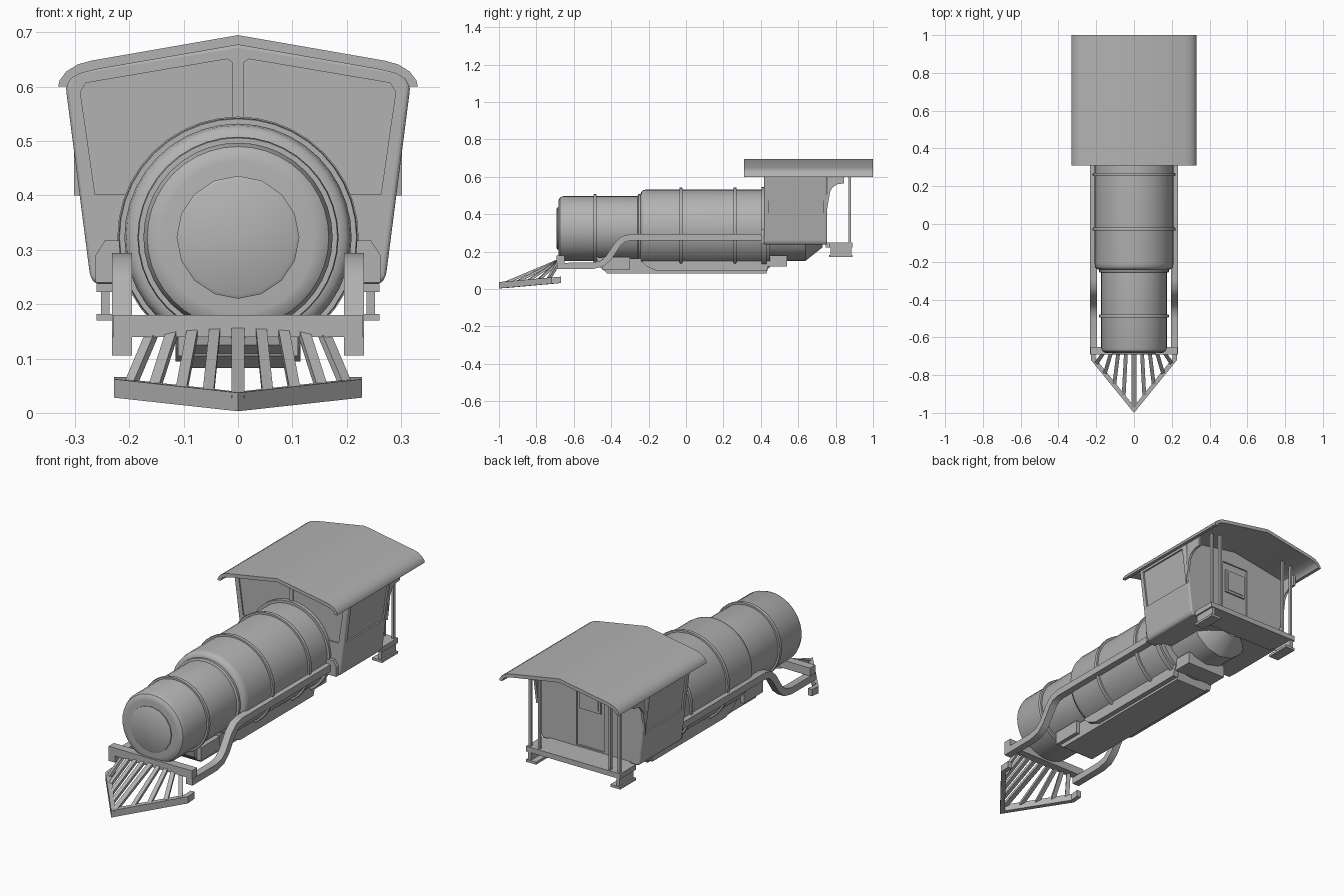
import bpy, bmesh, math
from mathutils import Vector

if "Cube" in bpy.data.objects:
    bpy.data.objects.remove(bpy.data.objects["Cube"], do_unlink=True)

grey = bpy.data.materials.new("plain_grey")
grey.use_nodes = True
grey.diffuse_color = (0.45, 0.45, 0.45, 1)
grey.node_tree.nodes["Principled BSDF"].inputs["Base Color"].default_value = (0.45, 0.45, 0.45, 1)

AXIS_Z = 0.323


def finish(name, bm, smooth=True):
    bmesh.ops.recalc_face_normals(bm, faces=bm.faces)
    me = bpy.data.meshes.new(name)
    bm.to_mesh(me)
    bm.free()
    me.materials.append(grey)
    ob = bpy.data.objects.new(name, me)
    bpy.context.scene.collection.objects.link(ob)
    if smooth:
        bpy.ops.object.select_all(action='DESELECT')
        ob.select_set(True)
        bpy.context.view_layer.objects.active = ob
        bpy.ops.object.shade_smooth_by_angle(angle=math.radians(35))
    return ob


def prism(name, pts, lo, hi, axis='y', smooth=False):
    """Extrude an (x, z) outline along y, or a (y, z) outline along x."""
    bm = bmesh.new()
    place = (lambda a, b, t: (a, t, b)) if axis == 'y' else (lambda a, b, t: (t, a, b))
    front = [bm.verts.new(place(a, b, lo)) for a, b in pts]
    back = [bm.verts.new(place(a, b, hi)) for a, b in pts]
    n = len(pts)
    bm.faces.new(front)
    bm.faces.new(back[::-1])
    for i in range(n):
        j = (i + 1) % n
        bm.faces.new((front[i], front[j], back[j], back[i]))
    return finish(name, bm, smooth)


def box(name, x, y, z):
    return prism(name, [(x[0], z[0]), (x[1], z[0]), (x[1], z[1]), (x[0], z[1])], *y)


def lathe(name, profile, sides=40):
    """Spin (radius, y) points around the boiler axis."""
    bm = bmesh.new()
    rings = [[bm.verts.new((r * math.sin(2 * math.pi * i / sides), y,
                            AXIS_Z + r * math.cos(2 * math.pi * i / sides)))
              for i in range(sides)] for r, y in profile]
    for a, b in zip(rings, rings[1:]):
        for i in range(sides):
            j = (i + 1) % sides
            bm.faces.new((a[i], a[j], b[j], b[i]))
    bm.faces.new(rings[0])
    bm.faces.new(rings[-1])
    return finish(name, bm)


def bar(name, a, b, w, h):
    """Straight bar from a to b, w wide and h deep."""
    a, b = Vector(a), Vector(b)
    d = (b - a).normalized()
    side = d.cross(Vector((0, 0, 1))).normalized() * w / 2
    up = side.cross(d).normalized() * h / 2
    bm = bmesh.new()
    ends = [[bm.verts.new(p + s * side + u * up) for s, u in ((-1, -1), (1, -1), (1, 1), (-1, 1))]
            for p in (a, b)]
    bm.faces.new(ends[0])
    bm.faces.new(ends[1])
    for i in range(4):
        j = (i + 1) % 4
        bm.faces.new((ends[0][i], ends[0][j], ends[1][j], ends[1][i]))
    return finish(name, bm, False)


def mirrored(half):
    return half + [(-x, z) for x, z in reversed(half) if x > 0]


def sides():
    return (("left", 1), ("right", -1))


# Boiler
lathe("smokebox", [(.14, -.683), (.155, -.681), (.167, -.673), (.174, -.655), (.174, -.22)])
lathe("smokebox_door", [(.106, -.692), (.113, -.688), (.113, -.67)], 16)
lathe("smokebox_rim", [(.178, -.258), (.184, -.254), (.184, -.235)])
lathe("boiler", [(.184, -.243), (.198, -.238), (.206, -.228), (.209, -.21), (.209, .45)])
for name, r, y in (("front_band", .174, -.487), ("middle_band", .209, -.027), ("rear_band", .209, .262)):
    lathe(name, [(r, y - .008), (r + .009, y - .008), (r + .011, y),
                 (r + .009, y + .008), (r, y + .008)])
lathe("cab_collar", [(.222, .405), (.222, .43)])
lathe("firebox", [(.172, .42), (.172, .64), (.1, .73)], 14)

# Underframe
prism("boiler_cradle", [(-.24, .15), (-.21, .12), (-.15, .095), (.43, .095), (.45, .15)], -.115, .115, 'x')
prism("keel", [(-.48, .17), (-.47, .125), (-.42, .083), (.43, .083), (.45, .14)], -.09, .09, 'x')
box("front_saddle", (-.11, .11), (-.45, -.3), (.105, .17))
box("rear_saddle", (-.11, .11), (.44, .54), (.12, .18))

# Cab body, rounded along its edges
cab = prism("cab", mirrored([(0, .68), (.304, .63), (.317, .6), (.272, .25), (.262, .237)]), .417, .755, 'y')
bev = cab.modifiers.new("round_edges", 'BEVEL')
bev.width, bev.segments, bev.limit_method = .012, 3, 'ANGLE'
bev.angle_limit = math.radians(25)


def recess(cutter):
    cutter.hide_render = True
    cutter.hide_set(True)
    cutter.display_type = 'WIRE'
    mod = cab.modifiers.new("recess", 'BOOLEAN')
    mod.operation, mod.object, mod.solver = 'DIFFERENCE', cutter, 'EXACT'


# Shallow recessed panes and rear door
for label, s in sides():
    recess(prism(label + "_front_pane_cutter",
                 [(s * x, z) for x, z in ((.011, .4), (.011, .645), (.02, .651), (.28, .607),
                                          (.29, .59), (.263, .402))], .40, .423))
    recess(prism(label + "_side_pane_cutter",
                 [(s * x, z) for x, z in ((.284, .406), (.36, .406), (.36, .588), (.3075, .588))],
                 .443, .735))
recess(box("rear_door_cutter", (-.075, .075), (.748, .78), (.255, .6)))
box("rear_door_frame", (-.058, .058), (.74, .756), (.44, .56))
box("rear_door_pane", (-.046, .046), (.74, .759), (.452, .548))

# Roof with drooping eaves
prism("roof", [(0, .695), (.27, .648), (.295, .641), (.316, .628), (.328, .612), (.331, .6),
               (.315, .6), (.308, .614), (.292, .624), (.26, .632), (0, .677),
               (-.26, .632), (-.292, .624), (-.308, .614), (-.315, .6), (-.331, .6),
               (-.328, .612), (-.316, .628), (-.295, .641), (-.27, .648)], .31, 1.0, 'y', True)

# Rear platform
box("platform", (-.225, .225), (.745, .89), (.222, .248))


def side_rail(name, x0, x1):
    path = [Vector(p) for p in ((-.69, .123), (-.5, .124), (-.45, .135), (-.415, .165),
                                (-.365, .24), (-.335, .267), (-.295, .277), (.42, .277))]
    top, bottom = [], []
    for i, p in enumerate(path):
        d = (path[min(i + 1, len(path) - 1)] - path[max(i - 1, 0)]).normalized()
        n = Vector((-d.y, d.x)) * .017
        top.append(tuple(p + n))
        bottom.append(tuple(p - n))
    prism(name, top + bottom[::-1], x0, x1, 'x', True)


for label, s in sides():
    def span(a, b):
        return tuple(sorted((s * a, s * b)))
    # Running rail and its cab bracket
    side_rail(label + "_running_rail", *span(.195, .232))
    prism(label + "_rail_bracket", [(s * x, z) for x, z in ((.19, .24), (.262, .24), (.262, .29),
                                                           (.245, .317), (.21, .317), (.19, .29))],
          .4, .425)
    # Steps, posts and eave bracket
    box(label + "_step", span(.205, .26), (.765, .89), (.17, .182))
    box(label + "_step_hanger", span(.236, .252), (.772, .885), (.18, .225))
    box(label + "_upper_step", span(.22, .26), (.765, .89), (.222, .248))
    for part, x, top in (("outer_post", .246, .638), ("inner_post", .195, .646)):
        box(label + "_" + part, span(x - .006, x + .006), (.868, .881), (.24, top))
    prism(label + "_eave_bracket", [(.75, .62), (.845, .62), (.845, .565), (.81, .56),
                                    (.785, .545), (.77, .52), (.75, .4)],
          *span(.29, .302), 'x')
    # Pilot base
    bm = bmesh.new()
    outline = [(0, -1, .003), (.228, -.72, .028), (.228, -.668, .032),
               (.205, -.668, .032), (.205, -.71, .028), (0, -.965, .005)]
    low = [bm.verts.new((s * x, y, z)) for x, y, z in outline]
    high = [bm.verts.new((s * x, y, z + .034)) for x, y, z in outline]
    bm.faces.new(low)
    bm.faces.new(high)
    for i in range(6):
        j = (i + 1) % 6
        bm.faces.new((low[i], low[j], high[j], high[i]))
    finish(label + "_pilot_base", bm, False)
    # Pilot slats
    for i, (xt, xb) in enumerate(((.042, .055), (.082, .105), (.118, .155), (.153, .2))):
        bar(f"{label}_pilot_slat_{i + 1}", (s * xt, -.67, .158),
            (s * xb, -.985 + xb * 1.23, .025 + xb * .11), .02, .014)

# Front beam and middle slat
bar("middle_pilot_slat", (0, -.67, .158), (0, -.985, .025), .024, .014)
box("front_beam", (-.23, .23), (-.692, -.65), (.14, .18))
